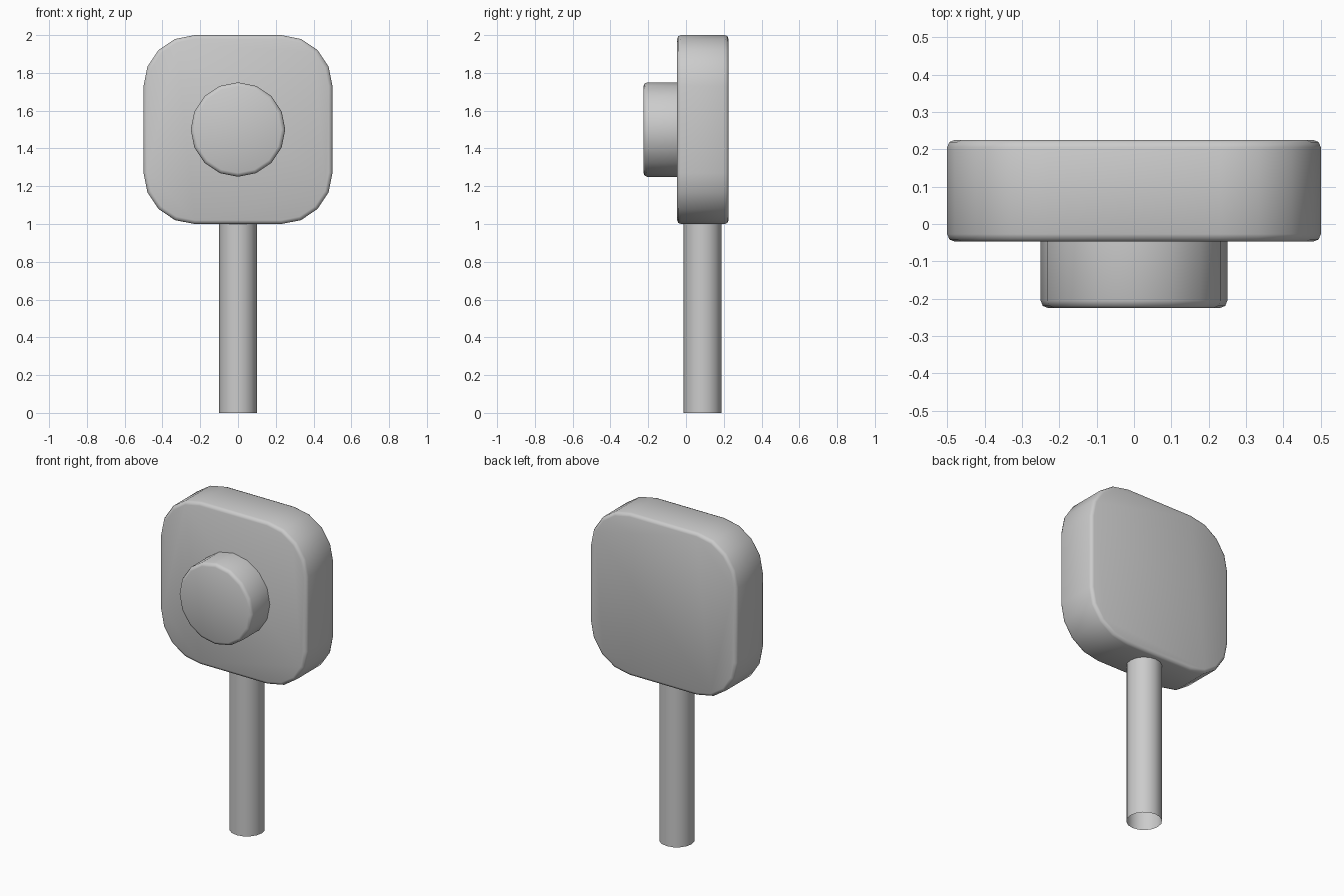
import bpy, bmesh
from math import sin, cos, pi
from mathutils import Vector

if "Cube" in bpy.data.objects:
    bpy.data.objects.remove(bpy.data.objects["Cube"])


def prism(name, ring, depth, start_cap=False, end_cap=False, bevel=0.0):
    """Extrude a closed ring along depth; capped rims get a small rounded bevel."""
    bm = bmesh.new()
    a = [bm.verts.new(p) for p in ring]
    b = [bm.verts.new(Vector(p) + Vector(depth)) for p in ring]
    n = len(ring)
    for i in range(n):
        j = (i + 1) % n
        bm.faces.new((a[i], a[j], b[j], b[i]))
    caps = []
    if start_cap:
        caps.append(bm.faces.new(a[::-1]))
    if end_cap:
        caps.append(bm.faces.new(b))
    bmesh.ops.recalc_face_normals(bm, faces=bm.faces)
    if bevel:
        rims = [e for f in caps for e in f.edges]
        bmesh.ops.bevel(bm, geom=rims, offset=bevel, segments=2,
                        profile=0.5, affect='EDGES')
    for f in bm.faces:
        f.smooth = True
    me = bpy.data.meshes.new(name)
    bm.to_mesh(me)
    bm.free()
    ob = bpy.data.objects.new(name, me)
    bpy.context.collection.objects.link(ob)
    return ob


FRONT, JOIN, BACK, MID = -0.225, -0.047, 0.225, 1.5

# Rounded square plate
r, half = 0.27, 0.5
plate = []
for k, (sx, sz) in enumerate(((1, 1), (-1, 1), (-1, -1), (1, -1))):
    for i in range(5):
        t = k * pi / 2 + i * pi / 8
        plate.append((sx * (half - r) + r * cos(t), JOIN,
                      MID + sz * (half - r) + r * sin(t)))
prism("head_plate", plate, (0, BACK - JOIN, 0), True, True, bevel=0.02)

# Round button on the front of the plate
disc = [(0.25 * cos(i * pi / 8), FRONT, MID + 0.25 * sin(i * pi / 8)) for i in range(16)]
prism("front_button", disc, (0, JOIN - FRONT, 0), start_cap=True, bevel=0.02)

# Open tube post under the plate
post = [(0.1 * cos(i * pi / 8), 0.088 + 0.1 * sin(i * pi / 8), 0) for i in range(16)]
prism("post", post, (0, 0, 1.0))
